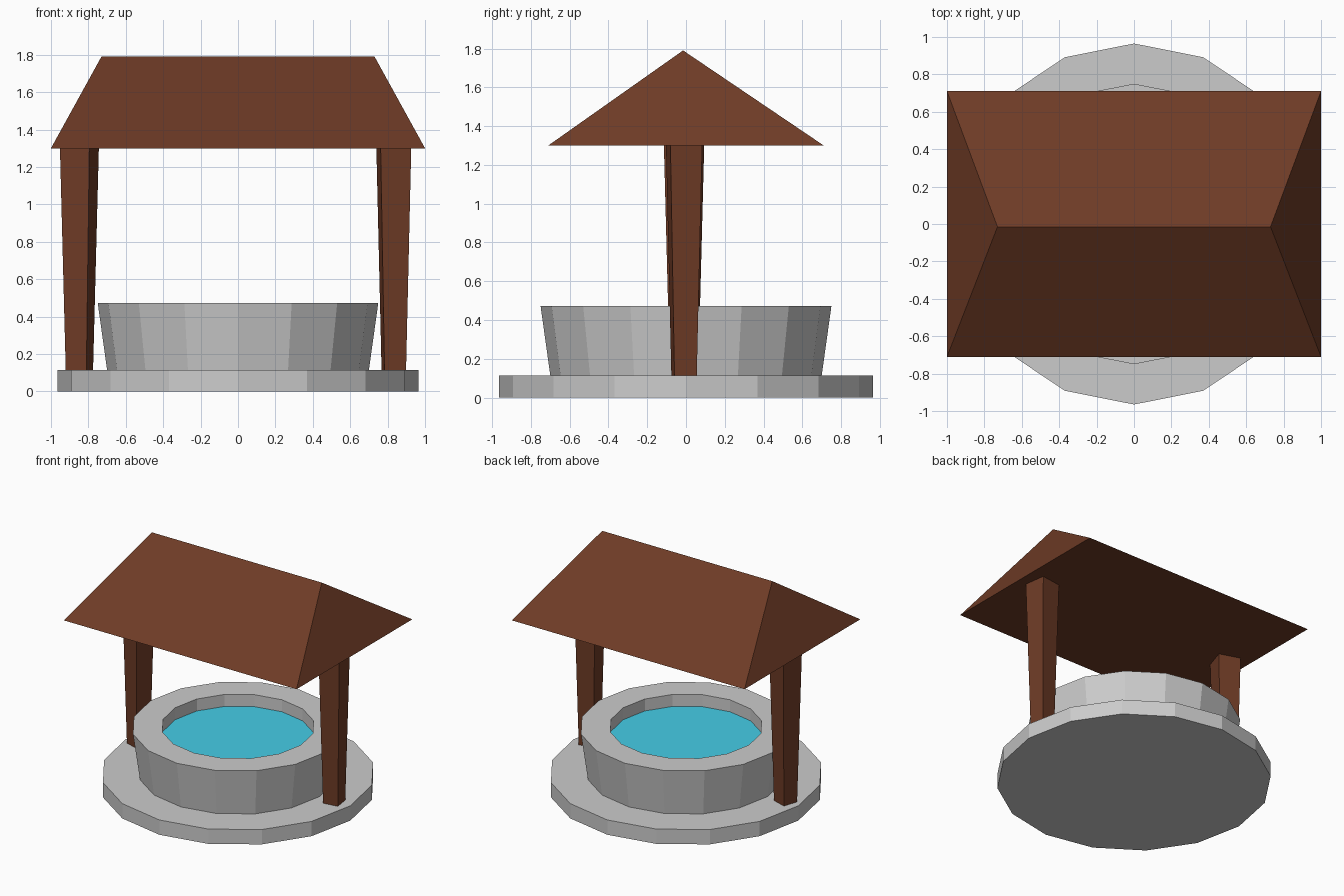
import bpy
import bmesh
from math import cos, sin, pi, radians

if "Cube" in bpy.data.objects:
    bpy.data.objects.remove(bpy.data.objects["Cube"])

SIDES = 16


def material(name, color):
    m = bpy.data.materials.new(name)
    m.diffuse_color = (*color, 1)
    m.use_nodes = True
    m.node_tree.nodes["Principled BSDF"].inputs["Base Color"].default_value = m.diffuse_color
    return m


def finish(name, bm, mat=None):
    bmesh.ops.recalc_face_normals(bm, faces=bm.faces)
    mesh = bpy.data.meshes.new(name)
    bm.to_mesh(mesh)
    bm.free()
    obj = bpy.data.objects.new(name, mesh)
    bpy.context.collection.objects.link(obj)
    if mat:
        mesh.materials.append(mat)
    return obj


def ring(bm, r, z):
    return [bm.verts.new((r * cos(2 * pi * i / SIDES), r * sin(2 * pi * i / SIDES), z))
            for i in range(SIDES)]


def lathe(name, profile, closed=False):
    """Turn (radius, z) points into a faceted solid, capped or closed on itself."""
    bm = bmesh.new()
    rings = [ring(bm, r, z) for r, z in profile]
    pairs = list(zip(rings, rings[1:]))
    if closed:
        pairs.append((rings[-1], rings[0]))
    else:
        bm.faces.new(rings[0])
        bm.faces.new(rings[-1])
    for a, b in pairs:
        for i in range(SIDES):
            j = (i + 1) % SIDES
            bm.faces.new((a[i], a[j], b[j], b[i]))
    return finish(name, bm)


def post(name, x, turn):
    """Square post, wider at the top, turned slightly about z."""
    bm = bmesh.new()
    bmesh.ops.create_cube(bm, size=1)
    for v in bm.verts:
        top = v.co.z > 0
        width = 0.165 if top else 0.116
        v.co = (v.co.x * width, v.co.y * width, 1.30 if top else 0.115)
    obj = finish(name, bm, wood)
    obj.location = (x, -0.01, 0)
    obj.rotation_euler.z = radians(turn)


wood = material("wood", (0.156, 0.044, 0.019))
blue = material("water", (0.06, 0.61, 0.80))

# Stone base and flared well wall
lathe("stone_base", [(0.965, 0), (0.965, 0.115)])
lathe("well_wall", [(0.70, 0.115), (0.75, 0.473), (0.54, 0.473), (0.54, 0.115)], closed=True)

# Water surface
bm = bmesh.new()
bm.faces.new(ring(bm, 0.54, 0.38))
finish("water", bm, blue)

# Two posts
post("left_post", -0.848, -18)
post("right_post", 0.833, 8)

# Hipped roof: a box whose top is pinched into a ridge
bm = bmesh.new()
bmesh.ops.create_cube(bm, size=2)
for v in bm.verts:
    if v.co.z > 0:
        v.co = (v.co.x * 0.73, -0.015, 1.79)
    else:
        v.co = (v.co.x, v.co.y * 0.71, 1.30)
bmesh.ops.remove_doubles(bm, verts=bm.verts, dist=0.001)
finish("roof", bm, wood)
